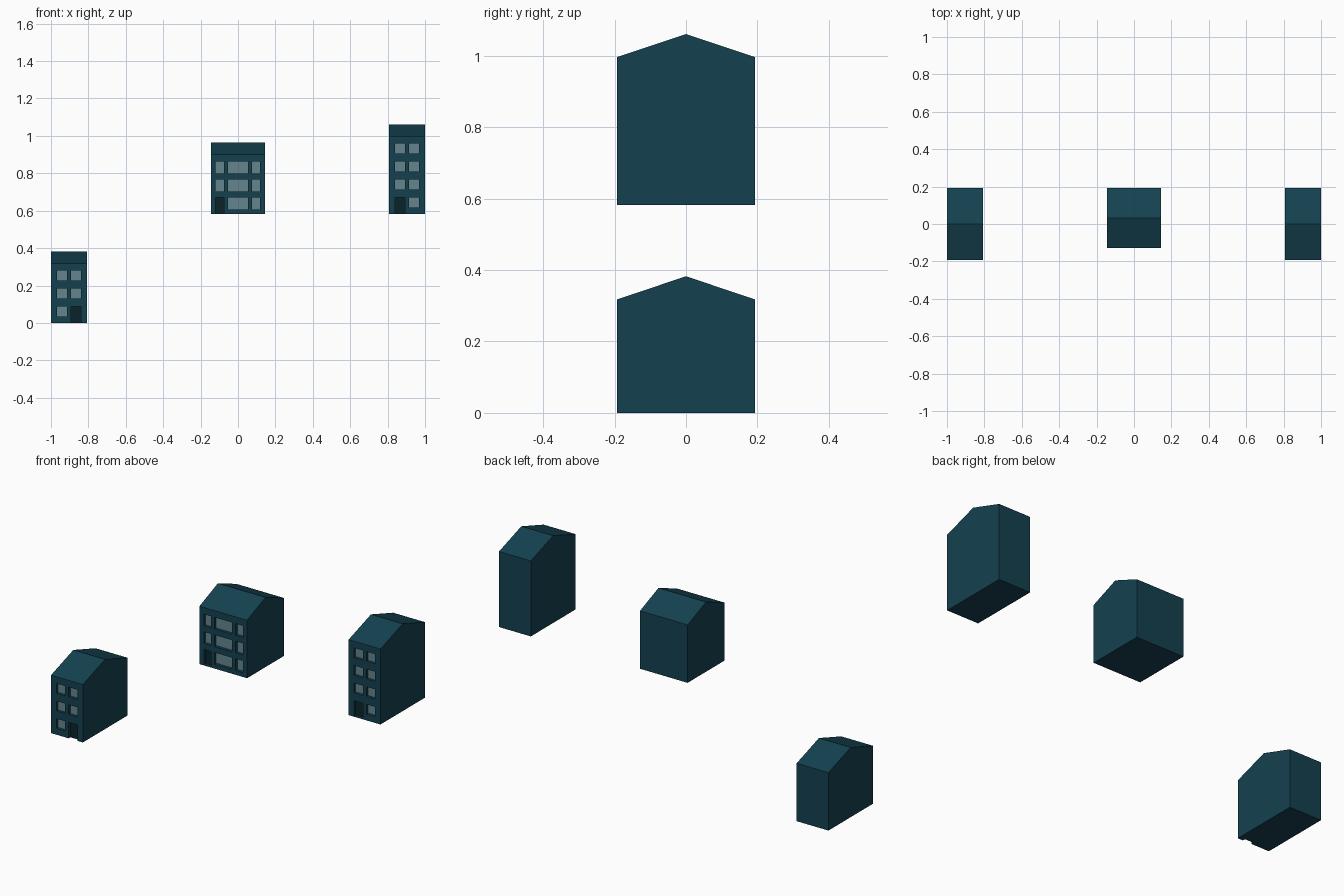
import bpy, bmesh

if "Cube" in bpy.data.objects:
    bpy.data.objects.remove(bpy.data.objects["Cube"])

RECESS = 0.016   # depth of window and door openings
FLOOR = 0.0965   # storey height


def material(name, rgb):
    m = bpy.data.materials.new(name)
    m.diffuse_color = (*rgb, 1)
    m.use_nodes = True
    m.node_tree.nodes["Principled BSDF"].inputs["Base Color"].default_value = m.diffuse_color
    return m


WALL = material("wall_paint", (0.007, 0.053, 0.08))
GLASS = material("window_glass", (0.127, 0.235, 0.262))
DOOR = material("door_paint", (0.003, 0.017, 0.023))


def finish(name, bm, mat=None):
    bmesh.ops.recalc_face_normals(bm, faces=bm.faces[:])
    me = bpy.data.meshes.new(name)
    bm.to_mesh(me)
    bm.free()
    ob = bpy.data.objects.new(name, me)
    bpy.context.collection.objects.link(ob)
    if mat:
        me.materials.append(mat)
    return ob


def add_box(bm, x0, x1, y0, y1, z0, z1):
    vs = bmesh.ops.create_cube(bm, size=1)["verts"]
    for v in vs:
        v.co = (x1 if v.co.x > 0 else x0,
                y1 if v.co.y > 0 else y0,
                z1 if v.co.z > 0 else z0)


def boxes(name, rects, y0, y1, mat=None):
    bm = bmesh.new()
    for x0, x1, z0, z1 in rects:
        add_box(bm, x0, x1, y0, y1, z0, z1)
    return finish(name, bm, mat)


def house(name, x, z, width, y0, y1, floors, columns, door_col, win_h, sill):
    # gabled body: side profile extruded along x
    eave = floors * FLOOR + 0.0285
    profile = [(y0, 0), (y1, 0), (y1, eave),
               ((y0 + y1) / 2, eave + 0.0645), (y0, eave)]
    bm = bmesh.new()
    face = bm.faces.new([bm.verts.new((x, y, z + h)) for y, h in profile])
    ext = bmesh.ops.extrude_face_region(bm, geom=[face])["geom"]
    bmesh.ops.translate(bm, vec=(width, 0, 0),
                        verts=[g for g in ext if isinstance(g, bmesh.types.BMVert)])
    body = finish(name + "_body", bm, WALL)

    # window grid, with the door taking one ground floor place
    windows = []
    for f in range(floors):
        top = z + 0.088 + f * FLOOR
        for i, (a, b) in enumerate(columns):
            if f or i != door_col:
                windows.append((x + a, x + b, top - win_h, top))
    a, b = columns[door_col]
    door = (x + a, x + b, z + sill, z + 0.088)
    door_cut = door if sill else (door[0], door[1], z - 0.02, door[3])

    # recessed openings
    cutter = boxes(name + "_cutter", windows + [door_cut], y0 - 0.02, y0 + RECESS)
    cutter.hide_render = True
    cutter.hide_viewport = True
    cut = body.modifiers.new("openings", 'BOOLEAN')
    cut.operation = 'DIFFERENCE'
    cut.solver = 'EXACT'
    cut.object = cutter

    # panes and door at the back of the openings
    back = y0 + RECESS
    boxes(name + "_windows", windows, back - 0.001, back + 0.002, GLASS)
    boxes(name + "_door", [door], back - 0.001, back + 0.002, DOOR)


NARROW = [(0.032, 0.086), (0.107, 0.161)]
WIDE = [(0.026, 0.07), (0.091, 0.198), (0.219, 0.263)]

house("low_house", -1.0, 0.0, 0.193, -0.193, 0.193, 3, NARROW, 1, 0.054, 0)
house("wide_house", -0.145, 0.582, 0.289, -0.127, 0.193, 3, WIDE, 0, 0.064, 0.003)
house("tall_house", 0.807, 0.582, 0.193, -0.193, 0.193, 4, NARROW, 0, 0.054, 0.003)
